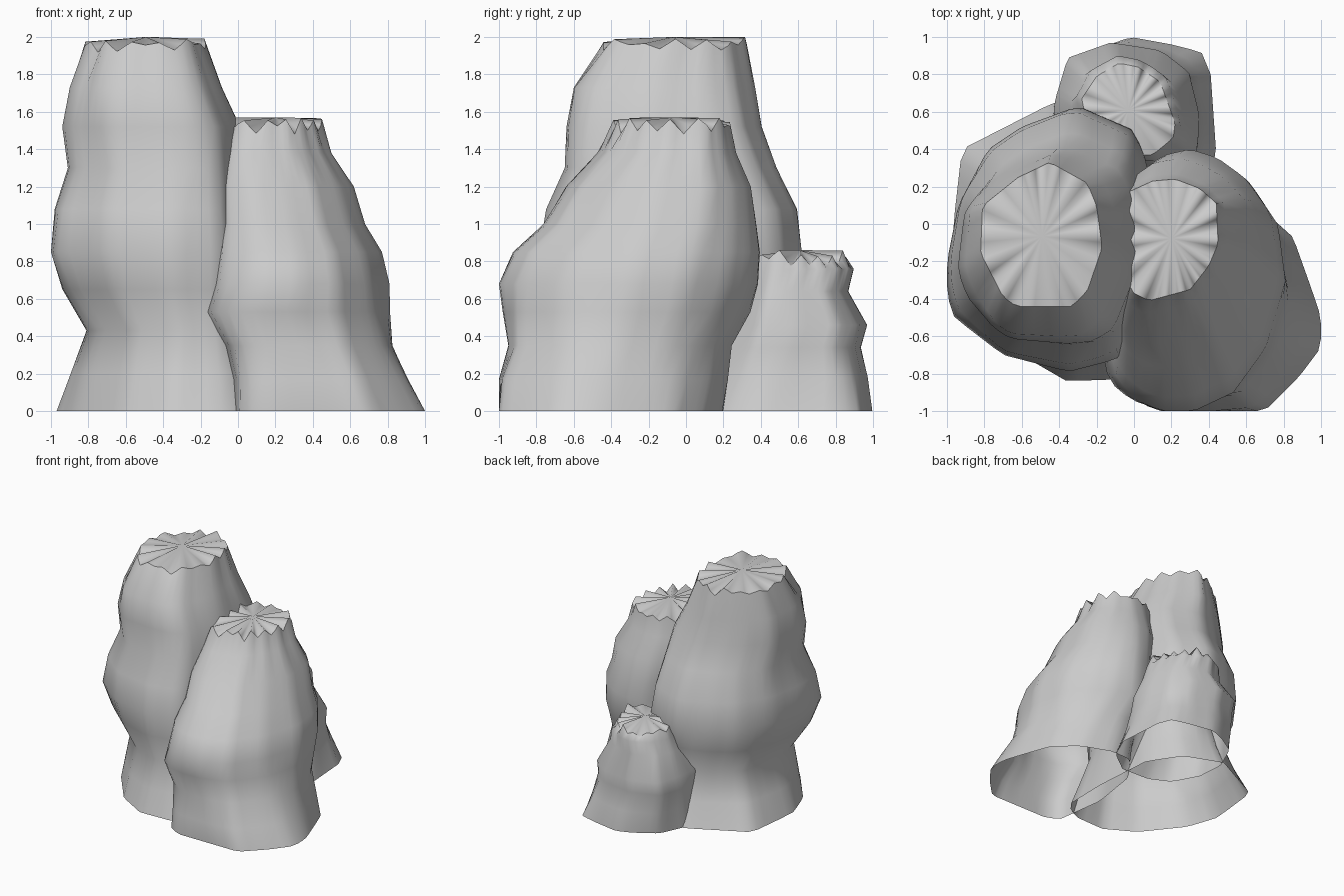
import bpy
import bmesh
import random
from math import sin, cos, tau, atan2, hypot

TEETH = 14
SIDES = TEETH * 4

cube = bpy.data.objects.get("Cube")
if cube:
    bpy.data.objects.remove(cube, do_unlink=True)

# One plain stone colour
stone = bpy.data.materials.new("grey_stone")
stone.use_nodes = True
stone.diffuse_color = (0.6, 0.6, 0.6, 1)
stone.node_tree.nodes["Principled BSDF"].inputs["Base Color"].default_value = (0.6, 0.6, 0.6, 1)


def polar_outline(points):
    """Turn a ground-plan outline into sorted angle and radius pairs in a unit box."""
    xs = [p[0] for p in points]
    ys = [p[1] for p in points]
    x_mid, x_half = (max(xs) + min(xs)) / 2, (max(xs) - min(xs)) / 2
    y_mid, y_half = (max(ys) + min(ys)) / 2, (max(ys) - min(ys)) / 2
    pairs = []
    for x, y in points:
        u, v = (x - x_mid) / x_half, (y - y_mid) / y_half
        pairs.append((atan2(v, u) % tau, hypot(u, v)))
    pairs.sort()
    first, last = pairs[0], pairs[-1]
    return [(last[0] - tau, last[1])] + pairs + [(first[0] + tau, first[1])]


def radius_at(outline, angle):
    """Distance from the middle to the straight edge that the angle meets."""
    for (a, ra), (b, rb) in zip(outline, outline[1:]):
        if a <= angle <= b:
            edge = ra * sin(angle - a) + rb * sin(b - angle)
            return ra * rb * sin(b - a) / edge
    return 1


def rock_column(name, rings, foot, body, top, body_height, seed):
    """Open-bottomed column whose outline blends from foot to body to top."""
    rng = random.Random(seed)
    height = rings[-1][0]
    foot, body, top = polar_outline(foot), polar_outline(body), polar_outline(top)
    bm = bmesh.new()

    # Wall loops from the ground up
    loops = []
    for z, x_min, x_max, y_min, y_max in rings:
        if z < body_height:
            low, high, t = foot, body, z / body_height
        else:
            low, high, t = body, top, (z - body_height) / (height - body_height)
        loop = []
        for i in range(SIDES):
            angle = tau * i / SIDES
            r = radius_at(low, angle) * (1 - t) + radius_at(high, angle) * t
            x = (x_min + x_max) / 2 + r * cos(angle) * (x_max - x_min) / 2
            y = (y_min + y_max) / 2 + r * sin(angle) * (y_max - y_min) / 2
            loop.append(bm.verts.new((x, y, z)))
        loops.append(loop)
    for low, high in zip(loops, loops[1:]):
        for i in range(SIDES):
            j = (i + 1) % SIDES
            bm.faces.new((low[i], low[j], high[j], high[i]))

    # Jagged rim: uneven teeth with straight sides
    rim = loops[-1]
    drops = []
    for tooth in range(TEETH):
        drops += [rng.uniform(0, 0.04), rng.uniform(0.04, 0.09)]
    for i, vert in enumerate(rim):
        here, after = drops[i // 2], drops[(i // 2 + 1) % len(drops)]
        vert.co.z -= (here + after) / 2 if i % 2 else here

    # Cap fan
    x_mid = sum(v.co.x for v in rim) / SIDES
    y_mid = sum(v.co.y for v in rim) / SIDES
    centre = bm.verts.new((x_mid, y_mid, height))
    for i in range(SIDES):
        bm.faces.new((rim[i], rim[(i + 1) % SIDES], centre))

    # Smooth shading with a crisp rim
    for face in bm.faces:
        face.smooth = True
    for i in range(SIDES):
        bm.edges.get((rim[i], rim[(i + 1) % SIDES])).smooth = False

    mesh = bpy.data.meshes.new(name)
    bm.to_mesh(mesh)
    bm.free()
    mesh.materials.append(stone)
    column = bpy.data.objects.new(name, mesh)
    bpy.context.collection.objects.link(column)


# Each ring is height, then the x limits and the y limits
tall_rings = [
    (0, -.97, .12, -.84, .65),
    (.2, -.9, .09, -.78, .58),
    (.43, -.82, .05, -.72, .52),
    (.65, -.95, .06, -.77, .6),
    (.85, -1, .08, -.79, .63),
    (1.08, -.98, .06, -.75, .61),
    (1.3, -.91, .04, -.65, .5),
    (1.52, -.94, .02, -.64, .42),
    (1.73, -.9, -.08, -.6, .38),
    (2, -.82, -.17, -.44, .33),
]
tall_foot = [(-.97, -.1), (-.88, -.36), (-.62, -.69), (-.36, -.84), (-.07, -.83), (.11, -.72),
             (.12, -.3), (.08, .25), (-.1, .52), (-.43, .65), (-.92, .4), (-.96, .05)]
tall_body = [(-1, -.2), (-1, -.38), (-.96, -.5), (-.7, -.7), (-.35, -.79), (-.08, -.72),
             (.06, -.35), (.08, .3), (0, .5), (-.3, .63), (-.6, .52), (-.78, .4), (-.94, .1)]
tall_top = [(-.82, -.15), (-.7, -.38), (-.63, -.43), (-.33, -.43), (-.25, -.35), (-.17, -.12),
            (-.2, .1), (-.25, .22), (-.45, .33), (-.62, .25), (-.81, .1)]

middle_rings = [
    (0, -.05, 1, -1, .2),
    (.17, -.05, .92, -1, .23),
    (.35, -.09, .84, -.95, .25),
    (.53, -.19, .82, -.98, .35),
    (.68, -.14, .81, -1, .39),
    (.85, -.12, .77, -.93, .4),
    (1, -.1, .68, -.77, .38),
    (1.2, -.1, .62, -.65, .35),
    (1.38, -.07, .5, -.48, .27),
    (1.57, -.03, .45, -.41, .24),
]
middle_foot = [(.01, -.94), (.12, -1), (.7, -1), (.88, -.82), (1, -.66), (1, -.5), (.95, -.35),
               (.85, -.07), (.66, .1), (.4, .2), (.2, .19), (.02, -.05), (-.05, -.5)]
middle_body = [(-.13, -.83), (0, -.95), (.12, -1), (.3, -1), (.52, -.9), (.7, -.66), (.81, -.3),
               (.77, 0), (.62, .22), (.45, .35), (.28, .4), (.12, .36), (-.02, .2), (-.16, -.3),
               (-.18, -.6)]
middle_top = [(-.03, .18), (.1, .24), (.22, .25), (.35, .2), (.44, .12), (.45, -.1), (.4, -.22),
              (.3, -.35), (.08, -.41), (-.02, -.36), (-.03, -.1)]

short_rings = [
    (0, -.44, .44, .03, 1),
    (.18, -.43, .38, .12, .98),
    (.34, -.43, .35, .2, .94),
    (.46, -.43, .35, .25, .97),
    (.64, -.34, .28, .32, .87),
    (.76, -.31, .25, .34, .9),
    (.86, -.28, .22, .37, .86),
]
short_foot = [(.44, .37), (.41, .8), (.36, .92), (.2, .96), (-.02, 1), (-.15, .95), (-.33, .84),
              (-.44, .6), (-.42, .35), (-.3, .13), (-.12, .04), (.15, .03), (.35, .18)]
short_body = [(-.12, .98), (-.35, .9), (-.42, .63), (-.42, .45), (-.25, .28), (.15, .25),
              (.34, .4), (.35, .6), (.3, .82), (.15, .94)]
short_top = [(-.28, .68), (-.2, .8), (-.08, .87), (.02, .85), (.14, .77), (.22, .55), (.21, .47),
             (.1, .38), (-.08, .38), (-.24, .5)]

rock_column("tall_rock", tall_rings, tall_foot, tall_body, tall_top, .85, 3)
rock_column("middle_rock", middle_rings, middle_foot, middle_body, middle_top, .68, 8)
rock_column("short_rock", short_rings, short_foot, short_body, short_top, .42, 5)
